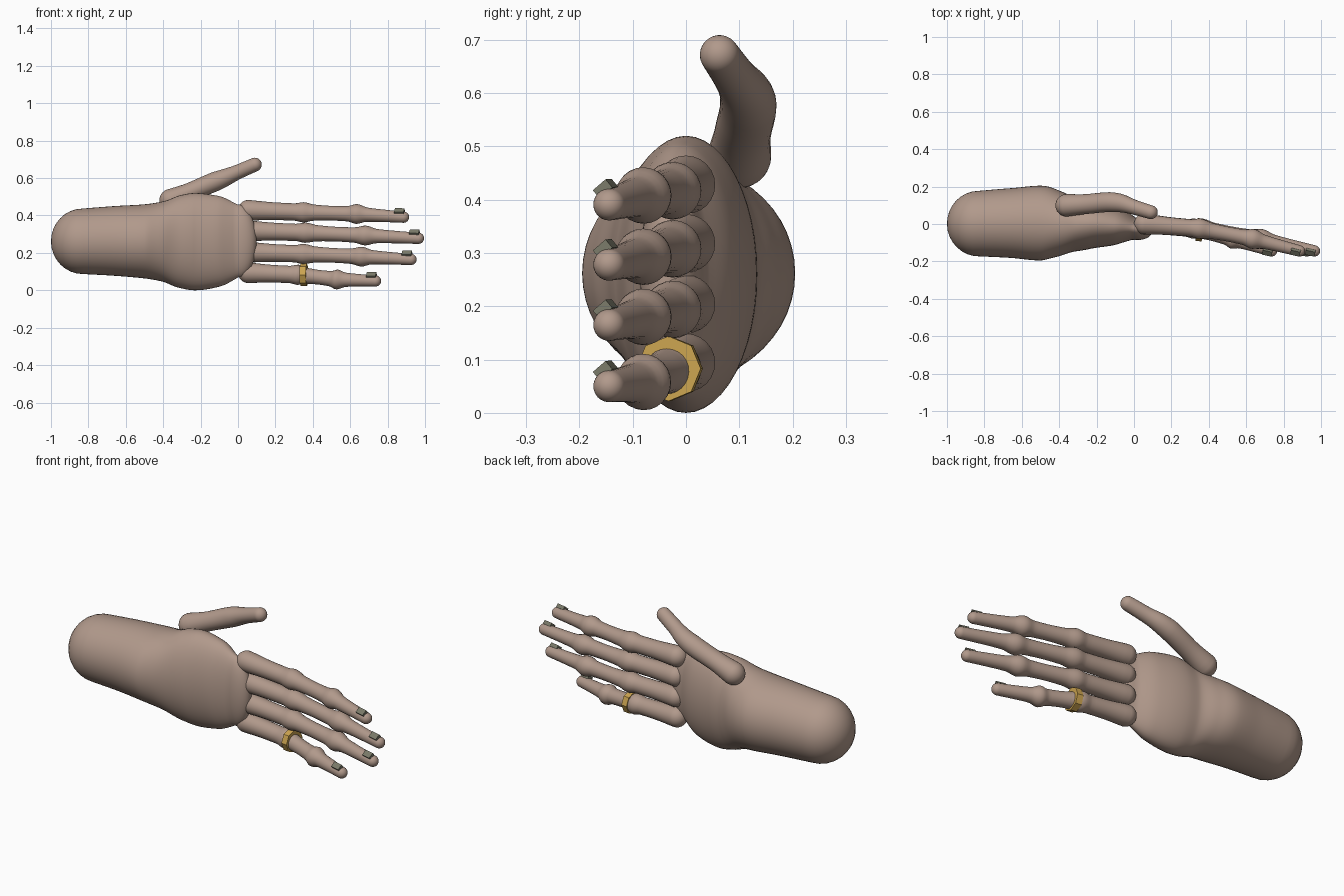
import bpy, bmesh, math
from mathutils import Vector

if "Cube" in bpy.data.objects:
    bpy.data.objects.remove(bpy.data.objects["Cube"])


def material(name, rgb):
    m = bpy.data.materials.new(name)
    m.diffuse_color = (*rgb, 1.0)
    m.use_nodes = True
    m.node_tree.nodes["Principled BSDF"].inputs["Base Color"].default_value = m.diffuse_color
    return m


SKIN = material("skin", (0.44, 0.32, 0.26))
NAIL = material("nail_grey", (0.20, 0.20, 0.145))
GOLD = material("gold", (0.60, 0.37, 0.08))


def smooth_stations(pts, sub):
    """Monotone cubic interpolation of (x, y, z, ry, rz) stations along x."""
    n = len(pts)
    h = [pts[i + 1][0] - pts[i][0] for i in range(n - 1)]
    out = []
    slopes = []
    for k in range(1, 5):
        d = [(pts[i + 1][k] - pts[i][k]) / h[i] for i in range(n - 1)]
        mid = [2 * a * b / (a + b) if a * b > 0 else 0.0 for a, b in zip(d, d[1:])]
        slopes.append([d[0]] + mid + [d[-1]])
    for i in range(n - 1):
        for s in range(sub):
            t = s / sub
            row = [pts[i][0] + t * h[i]]
            for k in range(1, 5):
                m = slopes[k - 1]
                row.append((2 * t**3 - 3 * t**2 + 1) * pts[i][k]
                           + (t**3 - 2 * t**2 + t) * h[i] * m[i]
                           + (3 * t**2 - 2 * t**3) * pts[i + 1][k]
                           + (t**3 - t**2) * h[i] * m[i + 1])
            out.append(row)
    out.append(list(pts[-1]))
    return out


def limb(name, pts, cap_start, cap_end, sides=28, sub=4):
    """Loft elliptical sections along a path, with rounded ends."""
    st = smooth_stations(pts, sub)
    centres = [Vector(s[:3]) for s in st]
    dirs = [(centres[min(i + 1, len(st) - 1)] - centres[max(i - 1, 0)]).normalized()
            for i in range(len(st))]
    rings = [(c, d, s[3], s[4]) for c, d, s in zip(centres, dirs, st)]

    def cap(ring, length):
        c, d, a, b = ring
        return [(c + d * length * math.sin(v), d, a * math.cos(v), b * math.cos(v))
                for v in (math.pi / 2 * k / 8 for k in range(1, 8))]

    first, last = rings[0], rings[-1]
    rings = cap(first, -cap_start)[::-1] + rings + cap(last, cap_end)
    bm = bmesh.new()
    loops = []
    for c, d, a, b in rings:
        u = (Vector((0, 1, 0)) - d * d.y).normalized()
        w = d.cross(u)
        loops.append([bm.verts.new(c + u * a * math.cos(t) + w * b * math.sin(t))
                      for t in (2 * math.pi * k / sides for k in range(sides))])
    for p, q in zip(loops, loops[1:]):
        for k in range(sides):
            j = (k + 1) % sides
            bm.faces.new((p[k], p[j], q[j], q[k]))
    # Close both poles
    for loop, centre in ((loops[0], first[0] - first[1] * cap_start),
                         (loops[-1], last[0] + last[1] * cap_end)):
        pole = bm.verts.new(centre)
        for k in range(sides):
            bm.faces.new((loop[k], loop[(k + 1) % sides], pole))
    bmesh.ops.recalc_face_normals(bm, faces=bm.faces)
    for f in bm.faces:
        f.smooth = True
    mesh = bpy.data.meshes.new(name)
    bm.to_mesh(mesh)
    bm.free()
    mesh.materials.append(SKIN)
    ob = bpy.data.objects.new(name, mesh)
    bpy.context.collection.objects.link(ob)
    return ob


# Forearm and palm
limb("forearm_and_palm", [
    (-0.83, 0.002, 0.262, 0.175, 0.175),
    (-0.65, 0.005, 0.264, 0.187, 0.187),
    (-0.50, 0.005, 0.262, 0.200, 0.198),
    (-0.40, 0.000, 0.261, 0.175, 0.215),
    (-0.31, -0.004, 0.260, 0.142, 0.248),
    (-0.23, 0.000, 0.260, 0.132, 0.260),
    (-0.10, -0.010, 0.263, 0.105, 0.242),
    (0.00, -0.025, 0.265, 0.060, 0.195),
], 0.17, 0.10, sides=48, sub=6)

# Thumb
limb("thumb", [
    (-0.36, 0.100, 0.482, 0.060, 0.060),
    (-0.25, 0.107, 0.528, 0.053, 0.050),
    (-0.13, 0.117, 0.578, 0.053, 0.052),
    (-0.08, 0.113, 0.598, 0.050, 0.048),
    (0.00, 0.090, 0.633, 0.040, 0.039),
    (0.09, 0.063, 0.672, 0.037, 0.037),
], 0.06, 0.037)


# Fingers, each with two knuckles, and a nail near the tip
def finger(name, base, j1, j2, tip):
    anchors = [(base[0], 0.0, base[1]), (j1[0], -0.025, j1[1]),
               (j2[0], -0.080, j2[1]), (tip[0], -0.144, tip[1])]

    def station(seg, t, r):
        a, b = Vector(anchors[seg]), Vector(anchors[seg + 1])
        return (*a.lerp(b, t), r, r)

    pts = [station(0, 0.0, 0.055), station(0, 0.5, 0.047), station(0, 0.83, 0.046),
           station(1, 0.0, 0.054), station(1, 0.2, 0.043), station(1, 0.55, 0.039),
           station(1, 0.82, 0.041), station(2, 0.0, 0.053), station(2, 0.22, 0.038),
           station(2, 0.6, 0.033), station(2, 1.0, 0.030)]
    limb(name + "_finger", pts, 0.055, 0.030, sides=24)
    bpy.ops.mesh.primitive_cube_add(size=1, location=(tip[0] - 0.022, -0.151, tip[1] + 0.030))
    nail = bpy.context.object
    nail.name = name + "_nail"
    nail.scale = (0.052, 0.032, 0.020)
    nail.rotation_euler = (math.radians(40), 0.02, -0.22)
    nail.data.materials.append(NAIL)


finger("index", (0.055, 0.428), (0.35, 0.417), (0.635, 0.408), (0.885, 0.391))
finger("middle", (0.060, 0.318), (0.36, 0.308), (0.680, 0.293), (0.965, 0.278))
finger("ring", (0.060, 0.204), (0.35, 0.194), (0.660, 0.180), (0.925, 0.165))
finger("little", (0.055, 0.094), (0.32, 0.083), (0.530, 0.058), (0.735, 0.050))

# Octagonal gold band on the little finger
bpy.ops.mesh.primitive_cylinder_add(vertices=8, radius=0.061, depth=0.034,
                                    location=(0.352, -0.031, 0.083),
                                    rotation=(0, math.pi / 2, -0.12))
band = bpy.context.object
band.name = "finger_band"
band.data.materials.append(GOLD)
